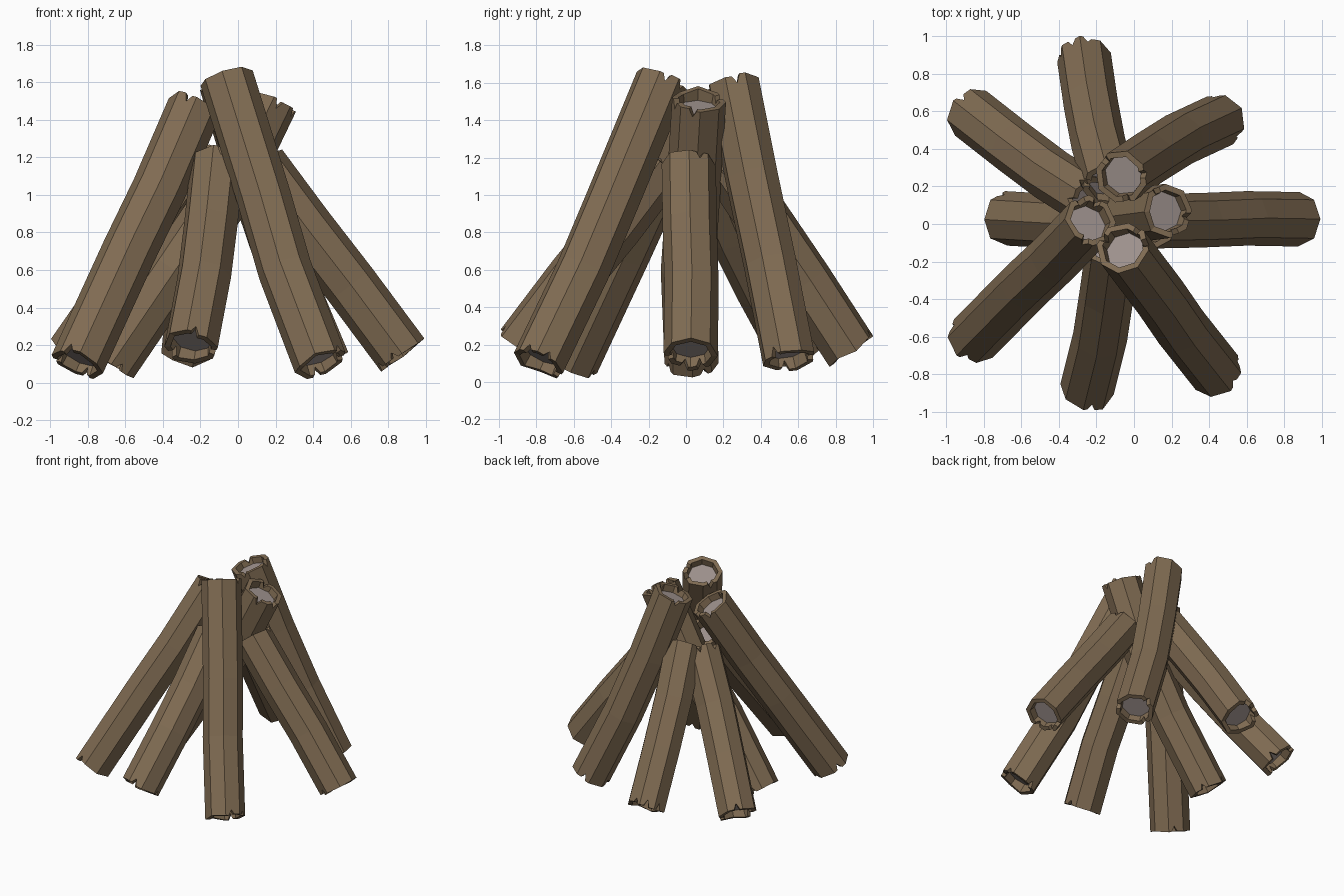
import bpy, bmesh, math, random
from mathutils import Vector

if "Cube" in bpy.data.objects:
    bpy.data.objects.remove(bpy.data.objects["Cube"])

random.seed(4)
SIDES = 8


def material(name, col):
    m = bpy.data.materials.new(name)
    m.diffuse_color = (*col, 1)
    m.use_nodes = True
    m.node_tree.nodes["Principled BSDF"].inputs["Base Color"].default_value = m.diffuse_color
    return m


bark = material("brown_bark", (0.215, 0.148, 0.085))
core = material("grey_heartwood", (0.34, 0.285, 0.265))


def log(name, path, radius=0.145):
    """Bent octagonal log with notched, hollowed ends."""
    pts = [Vector(p) for p in path]
    n = len(pts)
    axis = (pts[-1] - pts[0]).normalized()
    side = axis.cross(Vector((0, 0, 1))).normalized()
    bm = bmesh.new()

    def frame(k):
        t = (pts[min(k + 1, n - 1)] - pts[max(k - 1, 0)]).normalized()
        u = (side - t * side.dot(t)).normalized()
        return t, t.cross(u), u

    def point(k, i, r, along=0.0):
        t, u, v = frame(k)
        a = 2 * math.pi * i / SIDES
        return pts[k] + (u * math.cos(a) + v * math.sin(a)) * r + t * along

    # plain bark rings between the ends
    rings = [[bm.verts.new(point(k, i, radius)) for i in range(SIDES)] for k in range(1, n - 1)]
    for a, b in zip(rings, rings[1:]):
        for i in range(SIDES):
            j = (i + 1) % SIDES
            bm.faces.new((a[i], a[j], b[j], b[i]))

    # ragged rim, hollow wall and heartwood disc at each end
    for k, ring, out in ((0, rings[0], -1), (n - 1, rings[-1], 1)):
        notched = random.sample(range(SIDES), 3)
        jit = [random.uniform(-0.012, 0.012) for _ in range(SIDES)]
        disc = [bm.verts.new(point(k, i, 0.105, -0.055 * out)) for i in range(SIDES)]
        outer, inner = [], []
        for i in range(SIDES):
            p, q = jit[i], jit[(i + 1) % SIDES]
            steps = [(0, p)]
            if i in notched:
                c = random.uniform(0.35, 0.65)
                steps += [(c - 0.2, p), (c, -0.042), (c + 0.2, q)]
            for verts, r in ((outer, radius), (inner, 0.112)):
                row = []
                for f, h in steps:
                    base = point(k, i, r).lerp(point(k, i + 1, r), f)
                    row.append(bm.verts.new(base + frame(k)[0] * h * out))
                verts.append(row)
        for i in range(SIDES):
            j = (i + 1) % SIDES
            o, w = outer[i] + [outer[j][0]], inner[i] + [inner[j][0]]
            bm.faces.new([ring[j], ring[i]] + o)
            bm.faces.new([disc[j], disc[i]] + w)
            for s in range(len(o) - 1):
                bm.faces.new((o[s], o[s + 1], w[s + 1], w[s]))
        bm.faces.new(disc).material_index = 1

    bmesh.ops.recalc_face_normals(bm, faces=bm.faces)
    me = bpy.data.meshes.new(name)
    bm.to_mesh(me)
    bm.free()
    me.materials.append(bark)
    me.materials.append(core)
    bpy.context.collection.objects.link(bpy.data.objects.new(name, me))


# four long logs crossing at the top
log("long_log_front_right", [(0.44, -0.79, 0.10), (0.25, -0.55, 0.60), (0.14, -0.39, 0.98), (-0.06, -0.125, 1.62)])
log("long_log_front_left", [(-0.855, -0.61, 0.10), (-0.58, -0.33, 0.70), (-0.42, -0.18, 1.03), (-0.23, 0.02, 1.47)])
log("long_log_left", [(-0.68, 0.03, 0.10), (-0.34, 0.01, 0.60), (-0.05, 0.04, 1.03), (0.18, 0.07, 1.51)])
log("long_log_back_right", [(0.455, 0.55, 0.12), (0.24, 0.45, 0.63), (0.08, 0.35, 1.10), (-0.07, 0.25, 1.60)])

# four short logs leaning against them
log("short_log_right", [(0.875, 0.025, 0.15), (0.60, 0.03, 0.52), (0.36, 0.02, 0.83), (0.115, 0.015, 1.16)])
log("short_log_front", [(-0.25, -0.88, 0.19), (-0.18, -0.60, 0.56), (-0.145, -0.37, 0.84), (-0.11, -0.12, 1.17)])
log("short_log_back", [(-0.265, 0.88, 0.17), (-0.23, 0.64, 0.54), (-0.19, 0.43, 0.85), (-0.13, 0.21, 1.18)])
log("short_log_back_left", [(-0.87, 0.59, 0.17), (-0.64, 0.41, 0.50), (-0.44, 0.26, 0.80), (-0.22, 0.12, 1.13)])
